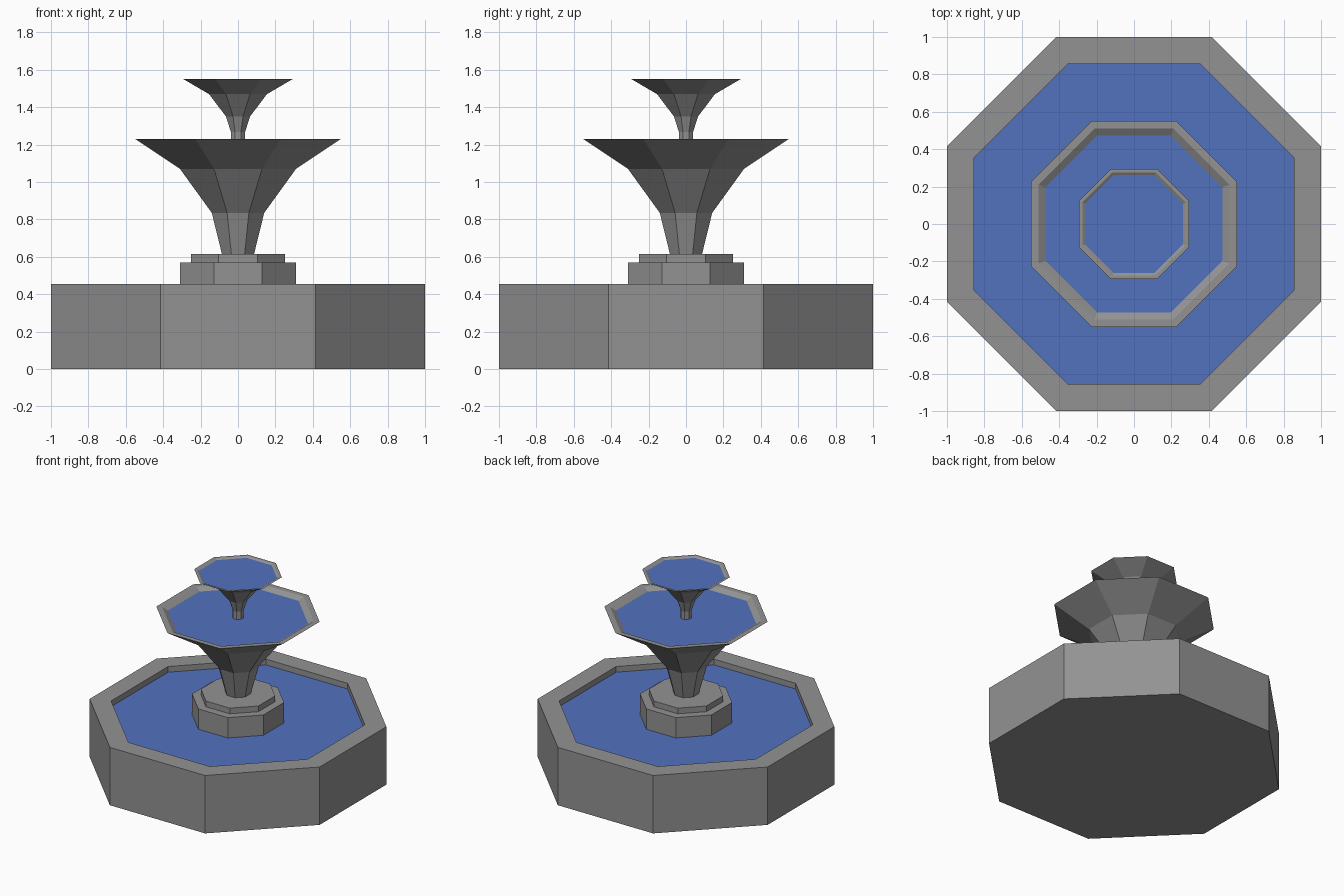
import bpy
import bmesh
from math import cos, sin, pi

SIDES = 8

cube = bpy.data.objects.get("Cube")
if cube:
    bpy.data.objects.remove(cube, do_unlink=True)


def make_material(name, colour):
    mat = bpy.data.materials.new(name)
    mat.use_nodes = True
    mat.diffuse_color = colour
    bsdf = mat.node_tree.nodes["Principled BSDF"]
    bsdf.inputs["Base Color"].default_value = colour
    bsdf.inputs["Roughness"].default_value = 0.8
    return mat


stone = make_material("grey stone", (0.29, 0.29, 0.29, 1))
blue = make_material("blue water", (0.085, 0.165, 0.51, 1))


def turned(name, profile, mat, bottom=False, top=False):
    """Sweep (half width, height) points round z into an eight-sided part."""
    bm = bmesh.new()
    rings = []
    for half_width, z in profile:
        r = half_width / cos(pi / SIDES)
        angles = [(2 * i + 1) * pi / SIDES for i in range(SIDES)]
        rings.append([bm.verts.new((r * cos(a), r * sin(a), z)) for a in angles])
    for low, high in zip(rings, rings[1:]):
        for i in range(SIDES):
            j = (i + 1) % SIDES
            bm.faces.new((low[i], low[j], high[j], high[i]))
    if bottom:
        bm.faces.new(rings[0][::-1])
    if top:
        bm.faces.new(rings[-1])
    mesh = bpy.data.meshes.new(name)
    bm.to_mesh(mesh)
    bm.free()
    mesh.materials.append(mat)
    obj = bpy.data.objects.new(name, mesh)
    bpy.context.collection.objects.link(obj)
    return obj


def water(name, half_width, z):
    return turned(name, [(half_width, z)], blue, top=True)


# Ground basin
turned("basin", [(1, 0), (1, 0.455), (0.855, 0.455), (0.855, 0.41)], stone, bottom=True)
water("basin_water", 0.855, 0.41)

# Stepped pedestal
turned("pedestal", [(0.31, 0.41), (0.31, 0.57), (0.25, 0.57), (0.25, 0.615)],
       stone, top=True)

# Large bowl on its flared stem
turned("large_bowl", [(0.086, 0.615), (0.14, 0.835), (0.31, 1.07), (0.55, 1.23),
                      (0.51, 1.23), (0.473, 1.206)], stone)
water("large_bowl_water", 0.473, 1.206)

# Small bowl on top
turned("small_bowl", [(0.038, 1.206), (0.038, 1.267), (0.064, 1.35), (0.155, 1.47),
                      (0.295, 1.552), (0.276, 1.552), (0.262, 1.543)], stone)
water("small_bowl_water", 0.262, 1.543)
